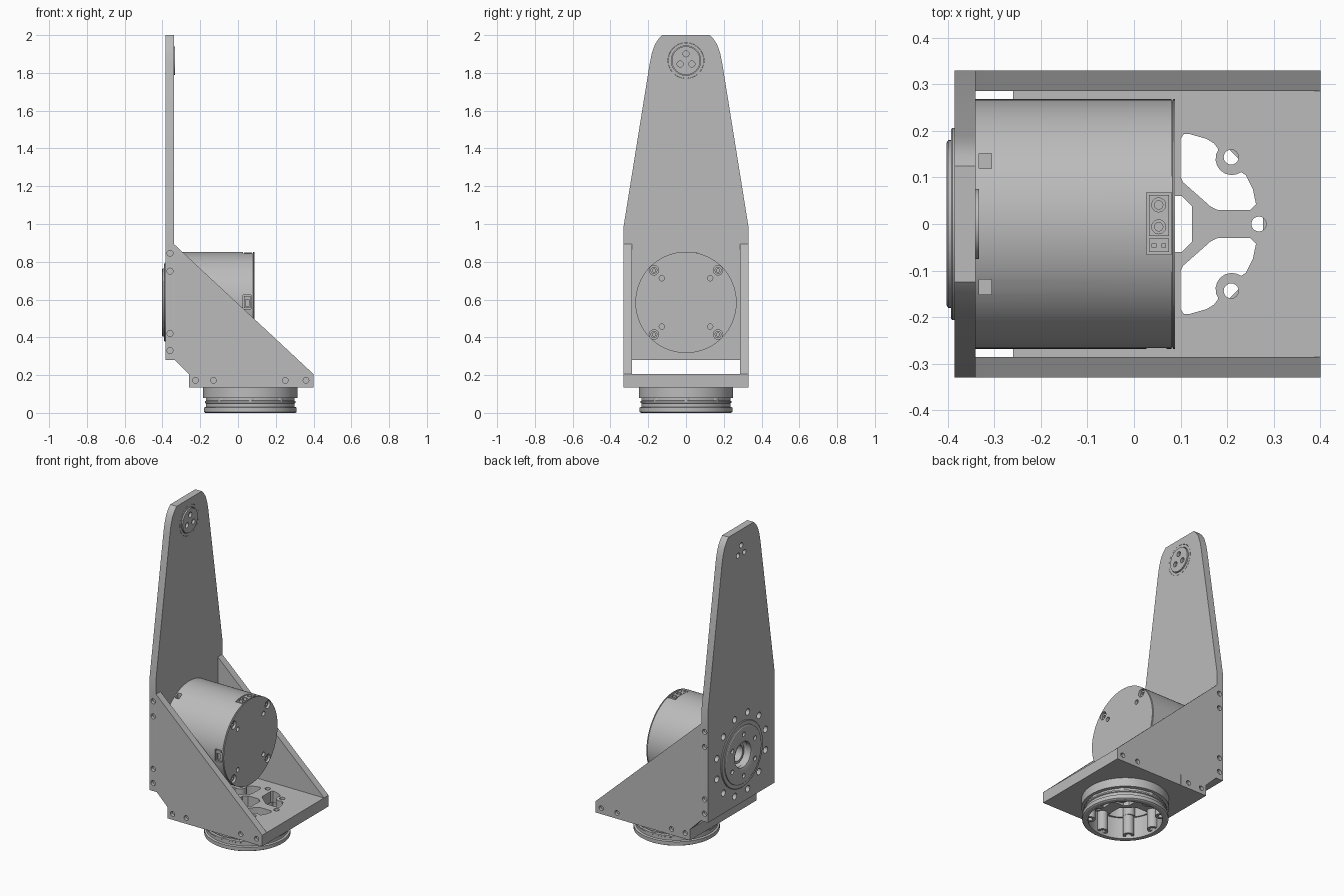
import bpy, bmesh
from math import cos, sin, pi, radians

if "Cube" in bpy.data.objects:
    bpy.data.objects.remove(bpy.data.objects["Cube"])

GREY = (0.5, 0.5, 0.5, 1)
metal = bpy.data.materials.new("grey metal")
metal.use_nodes = True
metal.diffuse_color = GREY
metal.node_tree.nodes["Principled BSDF"].inputs["Base Color"].default_value = GREY


def place(axis, a, b, h):
    """Profile plane coordinates a, b and height h along the axis."""
    return {"x": (h, a, b), "y": (a, h, b), "z": (a, b, h)}[axis]


def prism(bm, pts, axis, lo, hi):
    """Extrude a closed outline between two heights along an axis."""
    low = [bm.verts.new(place(axis, a, b, lo)) for a, b in pts]
    top = [bm.verts.new(place(axis, a, b, hi)) for a, b in pts]
    bm.faces.new(low)
    bm.faces.new(top[::-1])
    n = len(pts)
    for i in range(n):
        bm.faces.new((low[i], low[(i + 1) % n], top[(i + 1) % n], top[i]))


def disc(a, b, r, n=24):
    return [(a + r * cos(2 * pi * i / n), b + r * sin(2 * pi * i / n)) for i in range(n)]


def rect(a0, a1, b0, b1):
    return [(a0, b0), (a1, b0), (a1, b1), (a0, b1)]


def polar(count, r, start=0, a=0, b=0):
    return [(a + r * cos(start + 2 * pi * i / count), b + r * sin(start + 2 * pi * i / count))
            for i in range(count)]


def lathe(bm, profile, axis, a, b, n=96):
    """Revolve a closed (radius, height) outline about an axis."""
    rings = [[bm.verts.new(place(axis, u, v, h)) for u, v in disc(a, b, max(r, 0.0001), n)]
             for r, h in profile]
    for k, ring in enumerate(rings):
        nxt = rings[(k + 1) % len(rings)]
        for i in range(n):
            j = (i + 1) % n
            bm.faces.new((ring[i], ring[j], nxt[j], nxt[i]))


def finish(name, bm):
    bmesh.ops.recalc_face_normals(bm, faces=bm.faces)
    mesh = bpy.data.meshes.new(name)
    bm.to_mesh(mesh)
    bm.free()
    obj = bpy.data.objects.new(name, mesh)
    bpy.context.collection.objects.link(obj)
    mesh.materials.append(metal)
    return obj


def make(name, solids, cuts=(), spin=None):
    """Solids and cuts are prism arguments; spin is lathe arguments."""
    bm = bmesh.new()
    for s in solids:
        prism(bm, *s)
    if spin:
        lathe(bm, *spin)
    obj = finish(name, bm)
    if cuts:
        cb = bmesh.new()
        for c in cuts:
            prism(cb, *c)
        cutter = finish("cutter", cb)
        cutter.hide_render = True
        mod = obj.modifiers.new("cut", "BOOLEAN")
        mod.operation, mod.solver, mod.object = "DIFFERENCE", "EXACT", cutter
        deps = bpy.context.evaluated_depsgraph_get()
        obj.data = bpy.data.meshes.new_from_object(obj.evaluated_get(deps))
        obj.modifiers.clear()
        bpy.data.objects.remove(cutter)
    bpy.ops.object.select_all(action="DESELECT")
    obj.select_set(True)
    bpy.context.view_layer.objects.active = obj
    bpy.ops.object.shade_smooth_by_angle(angle=radians(30))
    return obj


MZ = 0.585            # motor axis height
BX = 0.065            # base flange axis
BACK, FACE = -0.385, -0.34

# Upright arm plate with rounded top, bore, bolt ring and edge screw holes
half = [(0.33, 0.28), (0.33, 0.99), (0.192, 1.85), (0.182, 1.9), (0.165, 1.95), (0.145, 1.98), (0.125, 2.0)]
outline = half + [(-y, z) for y, z in reversed(half)]
cuts = [(disc(0, MZ, 0.085, 48), "x", -0.5, -0.2)]
cuts += [(disc(y, z, 0.02), "x", -0.5, -0.355) for y, z in polar(12, 0.25, pi / 12, 0, MZ)]
cuts += [(disc(0, 1.865, 0.095, 48), "x", -0.35, -0.2)]
cuts += [(disc(y, z, 0.016), "x", -0.5, -0.352) for y, z in polar(3, 0.036, pi / 2, 0, 1.865)]
for s in (-1, 1):
    cuts += [(disc(-0.36, z, 0.016), "y", s * 0.31, s * 0.4) for z in (0.33, 0.42, 0.75, 0.845)]
make("arm_plate", [(outline, "x", BACK, FACE)], cuts)

# Pivot boss and its retaining ring near the top of the arm
make("pivot_boss", [(disc(0, 1.865, 0.075, 48), "x", -0.36, -0.333)],
     [(disc(y, z, 0.016), "x", -0.4, -0.3) for y, z in polar(3, 0.036, pi / 2, 0, 1.865)])
make("pivot_ring", [], spin=([(0.078, -0.36), (0.094, -0.36), (0.094, FACE), (0.078, FACE)], "x", 0, 1.865))

# Triangular side gussets
gusset = [(FACE, 0.28), (-0.335, 0.28), (-0.26, 0.205), (-0.26, 0.135),
          (0.4, 0.135), (0.4, 0.205), (-0.335, 0.89), (FACE, 0.895)]
for name, s in (("right_gusset", -1), ("left_gusset", 1)):
    holes = [(disc(x, 0.172, 0.015), "y", s * 0.31, s * 0.4) for x in (-0.225, -0.13, 0.25, 0.36)]
    holes += [(rect(-0.073, -0.07, 0.13, 0.205), "y", s * 0.327, s * 0.4)]
    make(name, [(gusset, "y", s * 0.285, s * 0.33)], holes)

# Base plate with four relieved windows, a centre window and eight bolt holes
window = [(0.035, 0.1), (0.04, 0.09), (0.1, 0.037), (0.115, 0.03), (0.185, 0.03), (0.197, 0.042),
          (0.19, 0.075), (0.175, 0.105)]
window += [(0.145 + 0.035 * cos(radians(t)), 0.14 + 0.035 * sin(radians(t)))
           for t in range(-55, -216, -20)]
window += [(0.107, 0.173), (0.09, 0.183), (0.055, 0.193), (0.042, 0.193), (0.035, 0.183)]
bolts = polar(8, 0.203, 0, BX, 0)
cuts = [([(BX + sx * x, sy * y) for x, y in window], "z", 0, 0.4) for sx in (-1, 1) for sy in (-1, 1)]
cuts += [(disc(x, y, 0.016), "z", 0, 0.4) for x, y in bolts]
core = [(0.06, 0.038), (0.038, 0.06)]
centre = core + [(-y, x) for x, y in core] + [(-x, -y) for x, y in core] + [(y, -x) for x, y in core]
cuts += [([(BX + x, y) for x, y in centre], "z", 0, 0.4)]
make("base_plate", [(rect(-0.26, 0.4, -0.285, 0.285), "z", 0.135, 0.205)], cuts)

# Stepped hollow mounting flange below the base
make("base_flange", [], spin=([
    (0.212, 0), (0.238, 0), (0.246, 0.005), (0.246, 0.028), (0.235, 0.032), (0.235, 0.05),
    (0.24, 0.053), (0.24, 0.062), (0.23, 0.066), (0.23, 0.078), (0.25, 0.08), (0.25, 0.135),
    (0.212, 0.135)], "z", BX, 0))
for i, (x, y) in enumerate(bolts):
    make(f"flange_boss_{i + 1}", [(disc(x, y, 0.032), "z", 0.015, 0.135)],
         [(disc(x, y, 0.016), "z", -0.1, 0.3)])

# Motor housing: end screws, vent notches and connector pockets
screws = polar(4, 0.24, pi / 4, 0, MZ)
cuts = [(disc(y, z, 0.025), "x", 0.065, 0.2) for y, z in screws]
cuts += [(disc(y, z, 0.014), "x", 0.07, 0.2) for y, z in polar(4, 0.181, pi / 4, 0, MZ)]
cuts += [(disc(0, MZ, 0.085, 48), "x", -0.4, -0.27)]
for sy in (-1, 1):
    for sz in (-1, 1):
        cuts += [(rect(-0.333, -0.306, sy * 0.135 - 0.016, sy * 0.135 + 0.016), "z",
                  MZ + sz * 0.205, MZ + sz * 0.3)]
cuts += [(rect(0.027, 0.08, -0.065, 0.068), "z", 0.832, 0.9)]
cuts += [(rect(0.027, 0.07, 0.55, 0.625), "y", -0.3, -0.25)]
make("motor_housing", [], cuts, spin=([
    (0, -0.34), (0.268, -0.34), (0.268, 0.08), (0.265, 0.081), (0.265, 0.083), (0.268, 0.084),
    (0.268, 0.088), (0, 0.088)], "x", 0, MZ))
for i, (y, z) in enumerate(screws):
    make(f"end_screw_{i + 1}", [(disc(y, z, 0.018), "x", 0.06, 0.078)],
         [(disc(y, z, 0.009, 6), "x", 0.07, 0.1)])

# Connectors seated in the pockets
make("power_connector", [(rect(0.032, 0.075, -0.026, 0.062), "z", 0.82, 0.849)],
     [(disc(0.053, y, 0.015), "z", 0.836, 0.9) for y in (-0.006, 0.041)])
make("power_pins", [(disc(0.053, y, 0.01), "z", 0.82, 0.848) for y in (-0.006, 0.041)])
make("signal_connector", [(rect(0.032, 0.075, -0.06, -0.031), "z", 0.82, 0.846)],
     [(rect(x - 0.004, x + 0.004, -0.05, -0.042), "z", 0.836, 0.9) for x in (0.043, 0.064)])
make("side_connector", [(rect(0.032, 0.065, 0.556, 0.619), "y", -0.264, -0.24)],
     [(rect(0.04, 0.058, 0.564, 0.6), "y", -0.3, -0.256)])

# Stepped output disc on the outer face of the arm
make("output_disc", [], [(disc(y, z, 0.014), "x", -0.5, -0.388) for y, z in polar(6, 0.13, pi / 6, 0, MZ)],
     spin=([(0.08, -0.37), (0.08, -0.396), (0.095, -0.402), (0.175, -0.402), (0.18, -0.399),
            (0.18, -0.393), (0.203, -0.393), (0.206, -0.39), (0.206, -0.37)], "x", 0, MZ))
make("output_sleeve", [], spin=([(0.05, -0.28), (0.05, -0.36), (0.065, -0.36), (0.065, -0.28)], "x", 0, MZ))
